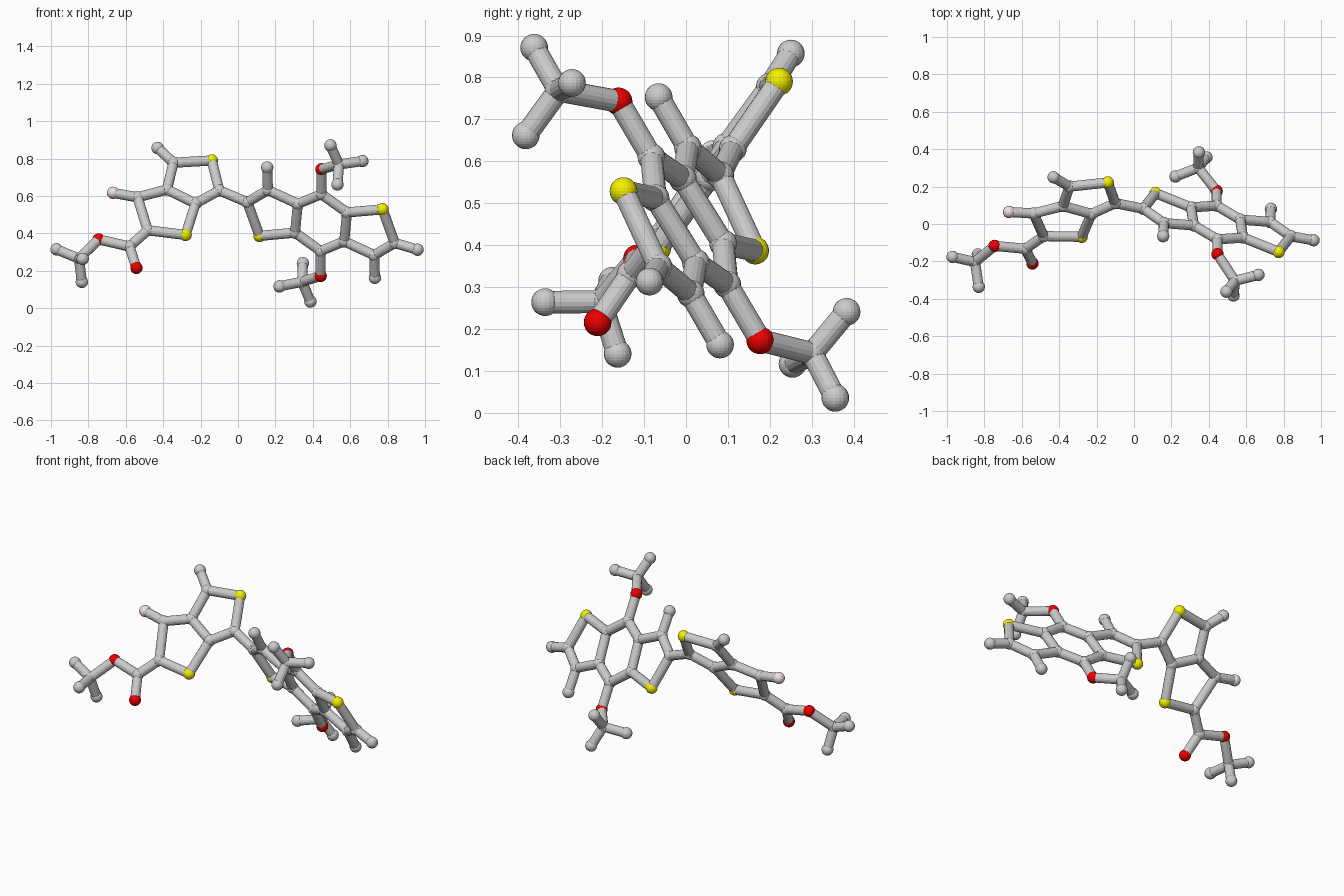
import bpy
from mathutils import Vector

if "Cube" in bpy.data.objects:
    bpy.data.objects.remove(bpy.data.objects["Cube"])

BALL, STICK = 0.033, 0.027


def material(name, color):
    m = bpy.data.materials.new(name)
    m.diffuse_color = (*color, 1)
    m.use_nodes = True
    m.node_tree.nodes["Principled BSDF"].inputs["Base Color"].default_value = m.diffuse_color
    return m


MATS = {"sulfur": material("yellow", (0.9, 0.87, 0.0)),
        "oxygen": material("red", (0.85, 0.0, 0.0)),
        "fluorine": material("pale_pink", (0.88, 0.75, 0.78))}
KINDS = {"S": "sulfur", "O": "oxygen", "F": "fluorine", "C": "carbon", "H": "hydrogen"}
atoms = {}


# Left fused pair of five-rings lies in one tilted plane: (x, z) gives y
def left_plane(x, z):
    return Vector((x, 0.222 + 0.067 * (x + 0.14) + 0.707 * (z - 0.79), z))


for key, xz in {
    "C1": (-0.345, 0.778), "S1": (-0.14, 0.79), "C2": (-0.10, 0.63),
    "C3": (-0.227, 0.56), "C4": (-0.38, 0.635), "C5": (-0.537, 0.593),
    "C6": (-0.483, 0.417), "S2": (-0.28, 0.392), "F1": (-0.668, 0.617),
    "H1": (-0.43, 0.857), "C7": (-0.58, 0.33), "O1": (-0.543, 0.216),
    "O2": (-0.745, 0.368),
}.items():
    atoms[key] = left_plane(*xz)

# Right three-ring core: half of it listed, other half by point reflection
CX, CZ = 0.444, 0.458


def right_plane(x, z):
    return Vector((x, 0.008 - 0.35 * (x - CX) - 0.59 * (z - CZ), z))


for key, (x, z) in {
    "Ca": (0.05, 0.567), "Cb": (0.16, 0.632), "Cc": (0.32, 0.558),
    "Cd": (0.305, 0.404), "Sa": (0.115, 0.387), "Ce": (0.446, 0.61),
    "Oa": (0.446, 0.743), "Hb": (0.156, 0.753),
}.items():
    atoms[key] = right_plane(x, z)
    atoms[key + "2"] = right_plane(2 * CX - x, 2 * CZ - z)
atoms["Ha2"] = right_plane(0.96, 0.313)

# Methyl ends: a centre and three hydrogens
methyls = {
    "O2": [(-0.85, -0.203, 0.265), (-0.97, -0.176, 0.315),
           (-0.83, -0.336, 0.264), (-0.835, -0.163, 0.141)],
    "Oa": [(0.54, -0.304, 0.769), (0.494, -0.362, 0.871),
           (0.665, -0.272, 0.787), (0.532, -0.382, 0.662)],
    "Oa2": [(0.343, 0.301, 0.142), (0.387, 0.356, 0.036),
            (0.222, 0.254, 0.117), (0.347, 0.383, 0.241)],
}

bonds = [b.split("-") for b in (
    "C1-S1 S1-C2 C2-C3 C3-C4 C4-C1 C3-S2 S2-C6 C6-C5 C5-C4 C5-F1 C1-H1 "
    "C6-C7 C7-O1 C7-O2 C2-Ca Ca2-Ha2 Cc-Ce Ce-Cd2 Cc2-Ce2 Ce2-Cd").split()]
for b in "Ca-Cb Cb-Cc Cc-Cd Cd-Sa Sa-Ca Ce-Oa Cb-Hb".split():
    p, q = b.split("-")
    bonds += [[p, q], [p + "2", q + "2"]]

for oxy, pts in methyls.items():
    names = ["C" + oxy] + ["H%s_%d" % (oxy, i) for i in range(3)]
    for n, p in zip(names, pts):
        atoms[n] = Vector(p)
    bonds.append([oxy, names[0]])
    bonds += [[names[0], n] for n in names[1:]]

# Atom balls
for key, p in atoms.items():
    kind = KINDS[key[0]]
    bpy.ops.mesh.primitive_uv_sphere_add(segments=20, ring_count=14, radius=BALL, location=p)
    ob = bpy.context.object
    ob.name = kind + "_ball"
    if kind in MATS:
        ob.data.materials.append(MATS[kind])

# Bond sticks
for a, b in bonds:
    p, q = atoms[a], atoms[b]
    d = q - p
    bpy.ops.mesh.primitive_cylinder_add(vertices=16, radius=STICK, depth=d.length,
                                        location=(p + q) / 2,
                                        rotation=d.to_track_quat("Z", "Y").to_euler())
    bpy.context.object.name = "bond_stick"
